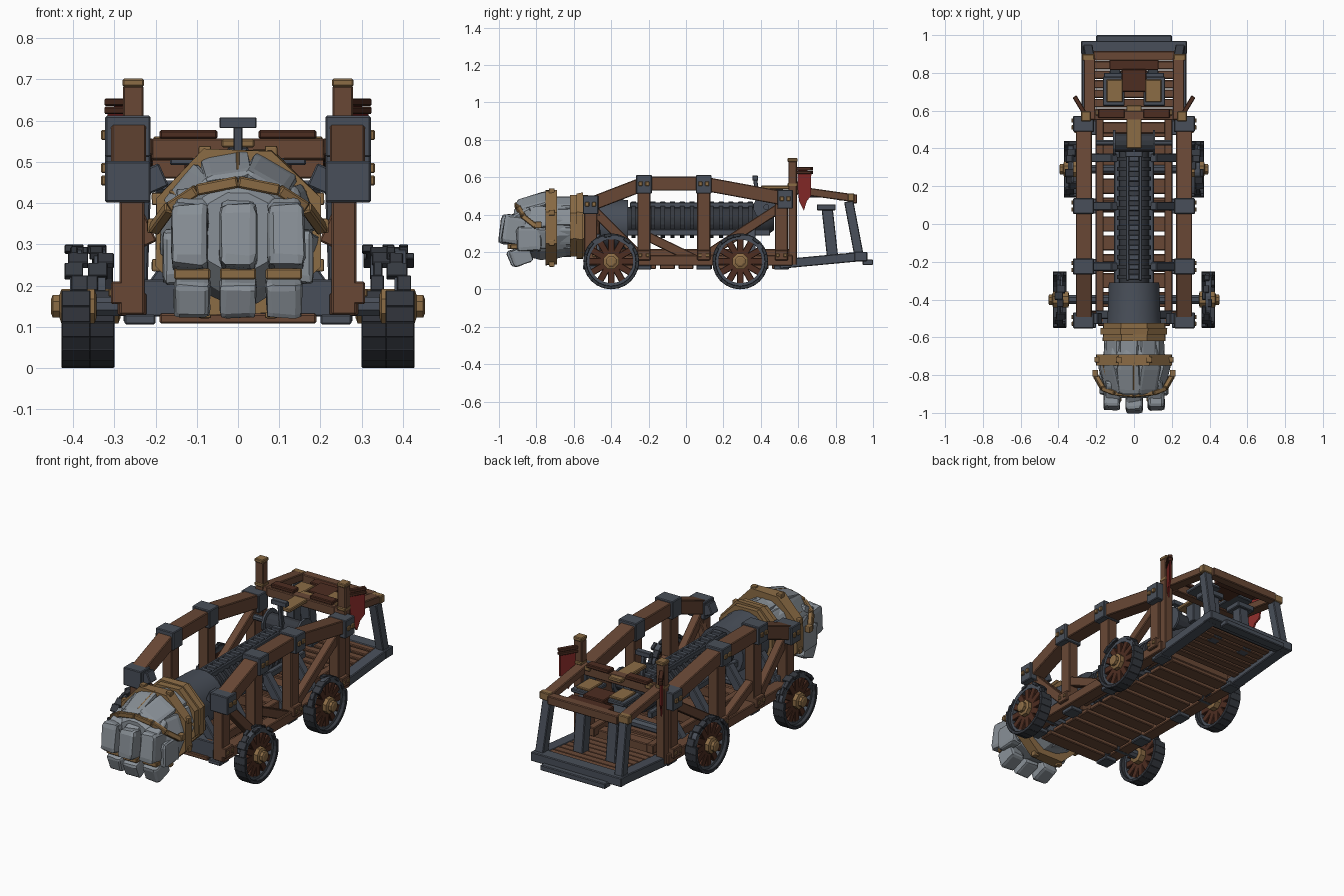
import bpy, bmesh, math, random
from mathutils import Vector, Matrix

random.seed(4)
cube = bpy.data.objects.get("Cube")
if cube:
    bpy.data.objects.remove(cube)


def material(name, r, g, b):
    m = bpy.data.materials.new(name)
    m.use_nodes = True
    m.diffuse_color = (r, g, b, 1)
    m.node_tree.nodes["Principled BSDF"].inputs["Base Color"].default_value = (r, g, b, 1)
    return m


wood = material("brown wood", 0.14, 0.064, 0.036)
dark_wood = material("dark red wood", 0.075, 0.026, 0.015)
iron = material("blue grey iron", 0.066, 0.078, 0.1)
dark_iron = material("dark iron", 0.036, 0.041, 0.051)
brass = material("old brass", 0.26, 0.15, 0.06)
stone = material("grey stone", 0.25, 0.28, 0.31)
red = material("red cloth", 0.23, 0.022, 0.02)


def finish(name, bm, mat, bevel=0.0, smooth=False):
    bmesh.ops.recalc_face_normals(bm, faces=bm.faces)
    me = bpy.data.meshes.new(name)
    bm.to_mesh(me)
    bm.free()
    me.materials.append(mat)
    ob = bpy.data.objects.new(name, me)
    bpy.context.collection.objects.link(ob)
    if bevel:
        mod = ob.modifiers.new("Bevel", 'BEVEL')
        mod.width, mod.segments = bevel, 1
    if smooth:
        bpy.ops.object.select_all(action='DESELECT')
        ob.select_set(True)
        bpy.context.view_layer.objects.active = ob
        bpy.ops.object.shade_smooth_by_angle(angle=math.radians(40))
    return ob


def beam(name, p, q, w, h, mat, bevel=0.004):
    """Bar from p to q; w runs along x (or along y for crosswise bars)."""
    p, q = Vector(p), Vector(q)
    d = (q - p).normalized()
    side = Vector((0, 1, 0)) if abs(d.x) > 0.7 else Vector((1, 0, 0))
    up = d.cross(side).normalized()
    side = up.cross(d)
    mtx = Matrix((side * w, d * (q - p).length, up * h)).transposed().to_4x4()
    mtx.translation = (p + q) / 2
    bm = bmesh.new()
    bmesh.ops.create_cube(bm, size=1, matrix=mtx)
    return finish(name, bm, mat, bevel)


def box(name, x, y, z, mat, bevel=0.004):
    mid = (y[0] + y[1]) / 2, (z[0] + z[1]) / 2
    return beam(name, (x[0], *mid), (x[1], *mid), y[1] - y[0], z[1] - z[0], mat, bevel)


def lathe(name, profile, mat, centre, axis='Y', n=16, jitter=0.0, closed=False, smooth=False):
    """Revolve (offset, radius) pairs about the y or x axis."""
    bm = bmesh.new()
    rings = []
    for t, r in profile:
        ring = []
        for i in range(n):
            a = math.tau * (i + 0.5) / n
            k = r * (1 + random.uniform(-jitter, jitter))
            u, v = k * math.cos(a), k * math.sin(a)
            co = (u, t, v) if axis == 'Y' else (t, u, v)
            ring.append(bm.verts.new(Vector(co) + Vector(centre)))
        rings.append(ring)
    pairs = list(zip(rings, rings[1:])) + ([(rings[-1], rings[0])] if closed else [])
    for a, b in pairs:
        for i in range(n):
            j = (i + 1) % n
            bm.faces.new((a[i], a[j], b[j], b[i]))
    if not closed:
        bm.faces.new(rings[0])
        bm.faces.new(rings[-1])
    return finish(name, bm, mat, smooth=smooth)


def hoop(name, y0, y1, r_in, r_out, mat, z, n=8, jitter=0.0):
    return lathe(name, [(y0, r_in), (y0, r_out), (y1, r_out), (y1, r_in)], mat, (0, 0, z), n=n,
                 jitter=jitter, closed=True)


def rock(name, centre, size, mat=stone, tilt=0.0, turn=0.0, rough=0.06):
    bm = bmesh.new()
    bmesh.ops.create_cube(bm, size=1)
    bmesh.ops.bevel(bm, geom=bm.edges[:], offset=0.17, segments=2, affect='EDGES', profile=0.6)
    for v in bm.verts:
        v.co += Vector([random.uniform(-rough, rough) for _ in range(3)]) * 0.5
    rot = Matrix.Rotation(turn, 4, 'Y') @ Matrix.Rotation(tilt, 4, 'X')
    bmesh.ops.transform(bm, matrix=Matrix.Translation(centre) @ rot @ Matrix.Diagonal((*size, 1)), verts=bm.verts)
    return finish(name, bm, mat)


# Side trusses
TOP = [(-0.51, 0.455), (-0.225, 0.565), (0.095, 0.565), (0.53, 0.485)]
POSTS = [(-0.51, 0.45), (-0.225, 0.54), (0.095, 0.54), (0.51, 0.48)]
BRACES = [((-0.49, 0.42), (-0.26, 0.19)), ((-0.2, 0.28), (0.07, 0.15)), ((0.12, 0.19), (0.49, 0.43))]
for s, tag in ((1, "left"), (-1, "right")):
    X = 0.265 * s

    def across(a, b):
        return sorted((a * s, b * s))

    for a, b in zip(TOP, TOP[1:]):
        beam(f"{tag}_top_beam", (X, *a), (X, *b), 0.085, 0.075, wood)
    for y, z in POSTS:
        beam(f"{tag}_truss_post", (X * 0.97, y, 0.13), (X * 0.97, y, z), 0.06, 0.07, wood)
        box(f"{tag}_foot_block", across(0.245, 0.308), (y - 0.035, y + 0.035), (0.155, 0.21), wood)
        box(f"{tag}_foot_plate", across(0.2, 0.275), (y - 0.04, y + 0.04), (0.106, 0.13), iron)
        for dy in (-0.02, 0.02):
            box(f"{tag}_foot_rivet", across(0.3, 0.314), (y + dy - 0.009, y + dy + 0.009), (0.174, 0.192), brass, 0.002)
    for a, b in BRACES:
        beam(f"{tag}_diagonal_brace", (X * 0.97, *a), (X * 0.97, *b), 0.045, 0.05, wood)
    for y, z in TOP:
        box(f"{tag}_top_bracket", across(0.212, 0.322), (y - 0.042, y + 0.042), (z - 0.053, z + 0.047), iron)
        for dy in (-0.018, 0.018):
            box(f"{tag}_bracket_rivet", across(0.318, 0.332), (y + dy - 0.011, y + dy + 0.011),
                (z - 0.012, z + 0.012), brass, 0.003)
    beam(f"{tag}_sill", (X * 0.97, -0.54, 0.155), (X * 0.97, 0.57, 0.155), 0.07, 0.055, wood)
    beam(f"{tag}_inner_sill", (0.182 * s, -0.52, 0.19), (0.182 * s, 0.58, 0.19), 0.042, 0.05, wood)
    beam(f"{tag}_front_gusset", (0.27 * s, -0.5, 0.43), (0.18 * s, -0.5, 0.47), 0.06, 0.06, iron)
    beam(f"{tag}_front_strut", (0.265 * s, -0.48, 0.41), (0.215 * s, -0.48, 0.3), 0.04, 0.04, wood)
    # Ram cradle legs
    for y in (-0.48, -0.225, 0.095, 0.35):
        beam(f"{tag}_cradle_leg", (0.235 * s, y, 0.14), (0.1 * s, y, 0.33), 0.05, 0.045, iron)

    # Tall rear posts with caps and pegs
    beam(f"{tag}_tall_post", (0.254 * s, 0.57, 0.13), (0.254 * s, 0.57, 0.685), 0.05, 0.045, wood)
    for z in (0.692, 0.56):
        box(f"{tag}_post_cap", across(0.228, 0.28), (0.543, 0.597), (z - 0.01, z + 0.01), brass)
    for z in (0.625, 0.645):
        beam(f"{tag}_cloth_peg", (0.255 * s, 0.575, z), (0.315 * s, 0.675, z), 0.024, 0.018, dark_wood, 0.003)

    # Hanging cloth set diagonally off the post
    bm = bmesh.new()
    outline = [(0.595, 0.64), (0.67, 0.632), (0.668, 0.5), (0.645, 0.47), (0.63, 0.42), (0.605, 0.47), (0.595, 0.55)]
    layers = [[bm.verts.new(((0.262 + (y - 0.59) * 0.55 + off) * s, y, z)) for y, z in outline] for off in (0, 0.01)]
    bm.faces.new(layers[0])
    bm.faces.new(layers[1])
    for i in range(len(outline)):
        j = (i + 1) % len(outline)
        bm.faces.new((layers[0][i], layers[0][j], layers[1][j], layers[1][i]))
    finish(f"{tag}_red_cloth", bm, red)

    # Rear platform rails, posts and raised seat frame
    beam(f"{tag}_platform_sill", (0.245 * s, 0.5, 0.135), (0.245 * s, 0.93, 0.175), 0.065, 0.05, iron)
    beam(f"{tag}_rear_post", (0.245 * s, 0.925, 0.18), (0.235 * s, 0.87, 0.47), 0.05, 0.05, iron)
    beam(f"{tag}_hand_rail", (0.236 * s, 0.55, 0.537), (0.236 * s, 0.88, 0.49), 0.06, 0.042, wood)
    box(f"{tag}_rail_end", across(0.21, 0.275), (0.865, 0.9), (0.47, 0.513), brass)
    box(f"{tag}_crossbar_cap", across(0.17, 0.205), (0.575, 0.606), (0.535, 0.562), brass)
    beam(f"{tag}_seat_leg", (0.1 * s, 0.785, 0.16), (0.1 * s, 0.755, 0.43), 0.06, 0.06, iron)
    box(f"{tag}_leg_head", across(0.05, 0.16), (0.7, 0.8), (0.423, 0.455), iron)
    box(f"{tag}_seat_bearer", across(0.05, 0.165), (0.625, 0.78), (0.492, 0.513), iron)
    box(f"{tag}_seat_plate", across(0.06, 0.145), (0.645, 0.765), (0.512, 0.526), brass)
    box(f"{tag}_cross_plank", across(0.05, 0.19), (0.56, 0.61), (0.556, 0.577), dark_wood)

    # Wheels with worn tyres: the upper tread is torn narrow
    for y, x, end in ((-0.4, 0.393, "front"), (0.29, 0.335, "rear")):
        c = Vector((x * s, y, 0.15))
        lathe(f"{tag}_{end}_rim", [(-0.014, 0.117), (-0.014, 0.143), (0.014, 0.143), (0.014, 0.117)], iron, c,
              'X', n=24, closed=True)
        for i in range(24):
            a0, a1 = (math.tau * (i + k) / 24 for k in (-0.04, 1.04))
            ends = [c + Vector((0, math.cos(a), math.sin(a))) * 0.141 for a in (a0, a1)]
            torn = ends[0].z + ends[1].z > 0.38
            width = random.uniform(0.016, 0.05) if torn else 0.07
            shift = Vector((random.uniform(-0.5, 0.5) * (0.07 - width), 0, 0))
            beam(f"{tag}_{end}_tread", ends[0] + shift, ends[1] + shift, width, 0.018, dark_iron, 0.002)
        for i in range(12):
            a = i * math.tau / 12
            d = Vector((0, math.cos(a), math.sin(a)))
            beam(f"{tag}_{end}_spoke", c + d * 0.03, c + d * 0.125, 0.026, 0.036, dark_wood, 0.003)
        hub = [(-0.05, 0.03), (-0.045, 0.045), (0.035, 0.045), (0.04, 0.03), (0.056, 0.03), (0.06, 0.02)]
        lathe(f"{tag}_{end}_hub", [(t * s, r) for t, r in hub], brass, c, 'X', n=8)

for y, reach in ((-0.4, 0.38), (0.29, 0.32)):
    lathe("axle", [(-reach, 0.025), (reach, 0.025)], iron, (0, y, 0.15), 'X', n=8)

# Floor planks and sloping rear deck
for i in range(11):
    y = -0.5 + i * 0.1
    box("floor_plank", (-0.19, 0.19), (y - 0.04, y + 0.04), (0.108, 0.132), wood)
for i in range(7):
    y = 0.59 + i * 0.05
    z = 0.138 + (y - 0.56) * 0.1
    box("deck_plank", (-0.215, 0.215), (y - 0.022, y + 0.022), (z, z + 0.025), wood)
for y in (-0.225, 0.095, 0.51):
    box("floor_crossbar", (-0.2, 0.2), (y - 0.03, y + 0.03), (0.132, 0.19), wood)
box("front_sill", (-0.25, 0.25), (-0.53, -0.47), (0.125, 0.215), iron)
box("rear_sill", (-0.28, 0.28), (0.9, 0.97), (0.15, 0.2), iron)
box("rear_step", (-0.2, 0.2), (0.945, 1.0), (0.13, 0.16), iron)

# Rear crossbars and operator's seat
box("front_crossbar", (-0.21, 0.21), (0.55, 0.6), (0.505, 0.557), wood)
box("back_crossbar", (-0.215, 0.215), (0.865, 0.915), (0.46, 0.508), wood)
box("back_board", (-0.13, 0.13), (0.815, 0.87), (0.475, 0.505), dark_wood)
box("seat_board", (-0.065, 0.065), (0.7, 0.82), (0.492, 0.52), dark_wood)

# Ribbed ram shaft
CZ = 0.365
lathe("ram_shaft", [(-0.35, 0.078), (0.43, 0.078), (0.47, 0.05)], dark_iron, (0, 0, CZ), n=16, smooth=True)
for i in range(13):
    y = -0.28 + i * 0.052
    hoop("shaft_rib", y - 0.011, y + 0.011, 0.07, 0.092, dark_iron, CZ, n=16)
    box("rack_tooth", (-0.028, 0.028), (y - 0.014, y + 0.014), (CZ + 0.08, CZ + 0.105), iron, 0.003)
for x in (-0.035, 0.035):
    beam("rack_rail", (x, -0.3, CZ + 0.085), (x, 0.36, CZ + 0.085), 0.016, 0.03, iron, 0.003)
for x in (-0.09, 0.09):
    beam("shaft_guide", (x, -0.5, CZ - 0.06), (x, 0.45, CZ - 0.06), 0.03, 0.035, iron)
lathe("ram_sleeve", [(-0.56, 0.15), (-0.5, 0.142), (-0.31, 0.135), (-0.31, 0.08)], iron, (0, 0, 0.345), n=20, smooth=True)

# Winch and lever
WINCH = (0, 0.43, 0.44)
lathe("winch_drum", [(-0.1, 0.05), (0.1, 0.05)], dark_iron, WINCH, 'X', n=12)
lathe("winch_axle", [(-0.2, 0.016), (0.2, 0.016)], iron, WINCH, 'X', n=8)
for x in (-0.11, 0.1):
    lathe("winch_gear", [(x, 0.07), (x + 0.012, 0.07)], iron, WINCH, 'X', n=14)
box("winch_cover", (-0.04, 0.04), (0.4, 0.63), (0.535, 0.555), brass)
box("winch_support", (-0.025, 0.025), (0.46, 0.52), (0.43, 0.536), iron)
beam("lever_stem", (0, 0.39, 0.43), (0, 0.37, 0.59), 0.022, 0.022, iron, 0.003)
box("lever_grip", (-0.045, 0.045), (0.355, 0.385), (0.582, 0.608), iron, 0.002)

# Stone fist: wrist, palm and surrounding slabs
FZ = 0.33
lathe("fist_core", [(-0.92, 0.1), (-0.87, 0.15), (-0.78, 0.175), (-0.7, 0.17), (-0.58, 0.145)], stone,
      (0, 0, FZ), n=12, jitter=0.03)
for i in range(9):
    a = math.tau * (i + 0.5) / 9
    d = Vector((math.cos(a), 0, math.sin(a)))
    rock("wrist_stone", Vector((0, -0.655, FZ + 0.005)) + d * 0.128, (0.095, 0.11, 0.06), turn=math.pi / 2 - a)
    if d.z > -0.5:
        rock("hand_slab", Vector((0, -0.815, FZ)) + d * 0.142, (0.12, 0.17, 0.055),
             tilt=0.3, turn=math.pi / 2 - a)

# Curled fingers
for x in (-0.117, 0, 0.117):
    back = 0.015 if x else 0
    rock("finger_knuckle", (x * 0.95, -0.895 + back, 0.38), (0.08, 0.13, 0.07), tilt=0.5)
    rock("finger_front", (x, -0.935 + back, 0.317), (0.09, 0.12, 0.155), tilt=-0.14)
    rock("finger_tip", (x * 0.95, -0.895 + back, 0.178), (0.088, 0.11, 0.09), tilt=0.35)
    box("finger_band", (x * 0.95 - 0.044, x * 0.95 + 0.044), (-0.955 + back, -0.86), (0.215, 0.242), brass)
for x in (-0.155, 0.155):
    rock("thumb_stone", (x, -0.84, 0.27), (0.055, 0.13, 0.13))

# Brass cuff and studded binding hoops
hoop("wrist_cuff", -0.62, -0.525, 0.135, 0.178, brass, 0.34, jitter=0.02)
hoop("cuff_lip", -0.585, -0.55, 0.15, 0.19, brass, 0.34, jitter=0.02)
hoop("hand_binding", -0.75, -0.69, 0.165, 0.215, brass, FZ, jitter=0.02)
for i in range(8):
    a = math.tau * (i + 0.5) / 8
    rock("binding_stud", (0.21 * math.cos(a), -0.718, FZ + 0.21 * math.sin(a)), (0.03, 0.03, 0.03), brass, rough=0.02)

# Straps over the back of the hand and along the knuckles
for a in (30, 90, 150):
    d = Vector((math.cos(math.radians(a)), 0, math.sin(math.radians(a))))
    beam("hand_strap", Vector((0, -0.73, FZ)) + d * 0.19, Vector((0, -0.88, FZ)) + d * 0.142, 0.014, 0.02, brass)
ARC = [(-0.205, -0.8, 0.335), (-0.165, -0.87, 0.39), (-0.1, -0.895, 0.432), (0, -0.905, 0.452)]
ARC += [(-x, y, z) for x, y, z in reversed(ARC[:-1])]
for p, q in zip(ARC, ARC[1:]):
    beam("knuckle_strap", p, q, 0.026, 0.028, brass)
for x in (-0.205, 0.205):
    rock("strap_knob", (x, -0.79, 0.345), (0.03, 0.035, 0.035), brass, rough=0.02)
